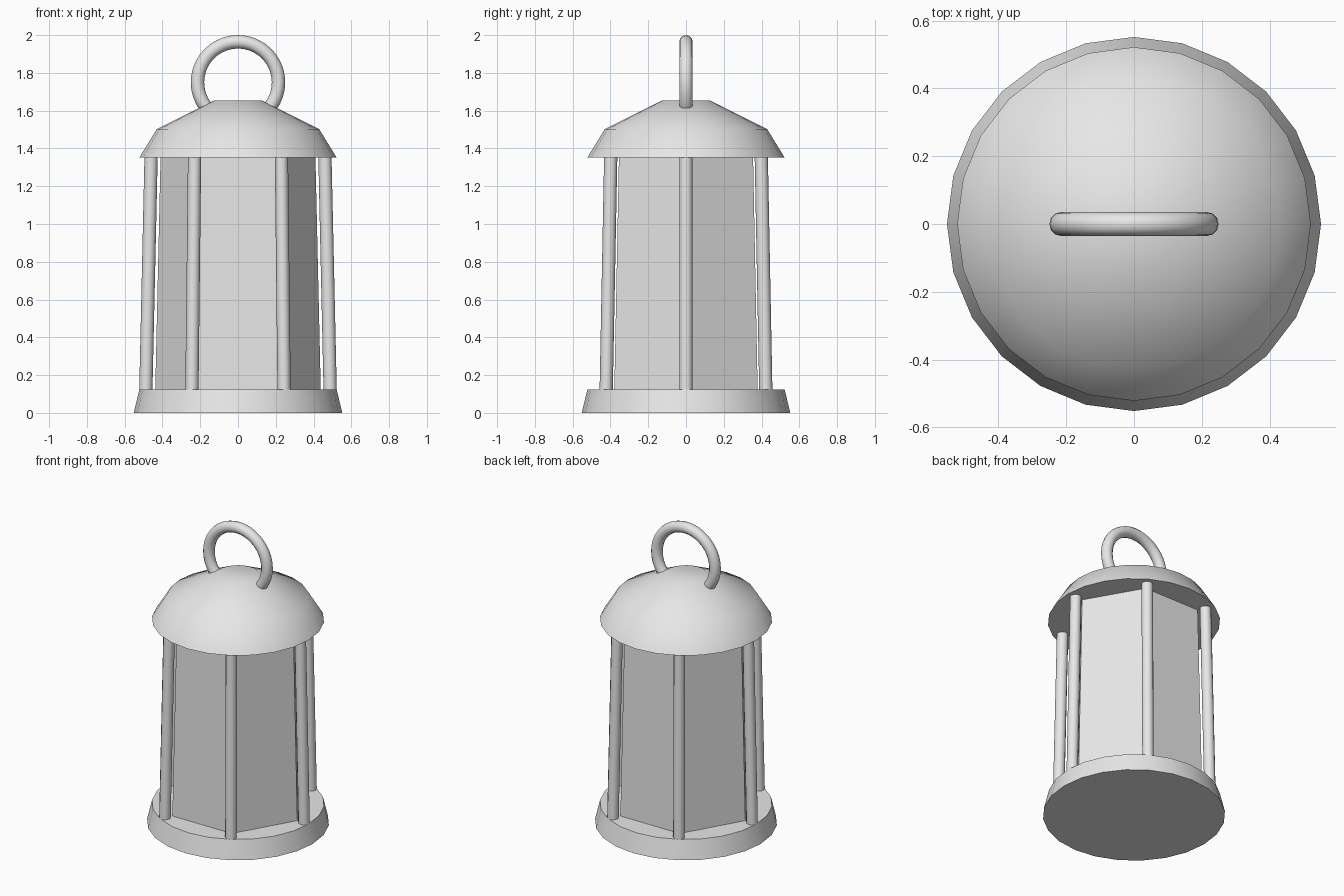
import bpy, bmesh
from math import cos, sin, pi, radians
from mathutils import Vector

if "Cube" in bpy.data.objects:
    bpy.data.objects.remove(bpy.data.objects["Cube"], do_unlink=True)

GREY = (0.8, 0.8, 0.8, 1.0)
metal = bpy.data.materials.new("light_grey")
metal.diffuse_color = GREY
metal.use_nodes = True
metal.node_tree.nodes["Principled BSDF"].inputs["Base Color"].default_value = GREY

POSTS = 6
LOW_Z, HIGH_Z = 0.125, 1.352
LOW_R, HIGH_R = 0.488, 0.46
PANE_INSET = 0.05


def finish(obj, name, angle=None):
    """Name the part, colour it and shade it smooth up to an angle."""
    obj.name = obj.data.name = name
    obj.data.materials.append(metal)
    if angle:
        bpy.ops.object.select_all(action="DESELECT")
        obj.select_set(True)
        bpy.context.view_layer.objects.active = obj
        bpy.ops.object.shade_smooth_by_angle(angle=radians(angle))
    return obj


def turned(name, profile, sides, angle=None, caps=True):
    """Revolve a (radius, height) profile around z."""
    bm = bmesh.new()
    rings = [[bm.verts.new((r * cos(2 * pi * i / sides), r * sin(2 * pi * i / sides), z))
              for i in range(sides)] for r, z in profile]
    for low, high in zip(rings, rings[1:]):
        for i in range(sides):
            j = (i + 1) % sides
            bm.faces.new((low[i], low[j], high[j], high[i]))
    if caps:
        bm.faces.new(rings[0][::-1])
        bm.faces.new(rings[-1])
    mesh = bpy.data.meshes.new(name)
    bm.to_mesh(mesh)
    bm.free()
    obj = bpy.data.objects.new(name, mesh)
    bpy.context.collection.objects.link(obj)
    return finish(obj, name, angle)


# Flared foot and domed roof
turned("base", [(0.552, 0), (0.522, LOW_Z)], 24, 40)
turned("roof", [(0.522, HIGH_Z), (0.43, 1.502), (0.125, 1.655)], 24, 40)

# Six flat tapered panes, set just inside the posts
turned("panes", [(LOW_R - PANE_INSET, LOW_Z), (HIGH_R - PANE_INSET, HIGH_Z)],
       POSTS, caps=False)

# Leaning round posts outside the pane corners
for i in range(POSTS):
    a = 2 * pi * i / POSTS
    out = Vector((cos(a), sin(a), 0))
    foot = out * LOW_R + Vector((0, 0, LOW_Z - 0.01))
    head = out * HIGH_R + Vector((0, 0, HIGH_Z + 0.01))
    axis = head - foot
    bpy.ops.mesh.primitive_cylinder_add(
        vertices=12, radius=0.035, depth=axis.length, location=(foot + head) / 2,
        rotation=axis.to_track_quat("Z", "Y").to_euler())
    finish(bpy.context.object, f"post_{i + 1}", 40)

# Carrying ring sunk into the roof
bpy.ops.mesh.primitive_torus_add(
    major_radius=0.2145, minor_radius=0.0355, major_segments=40, minor_segments=12,
    location=(0, 0, 1.75), rotation=(pi / 2, 0, 0))
finish(bpy.context.object, "carrying_ring", 60)
